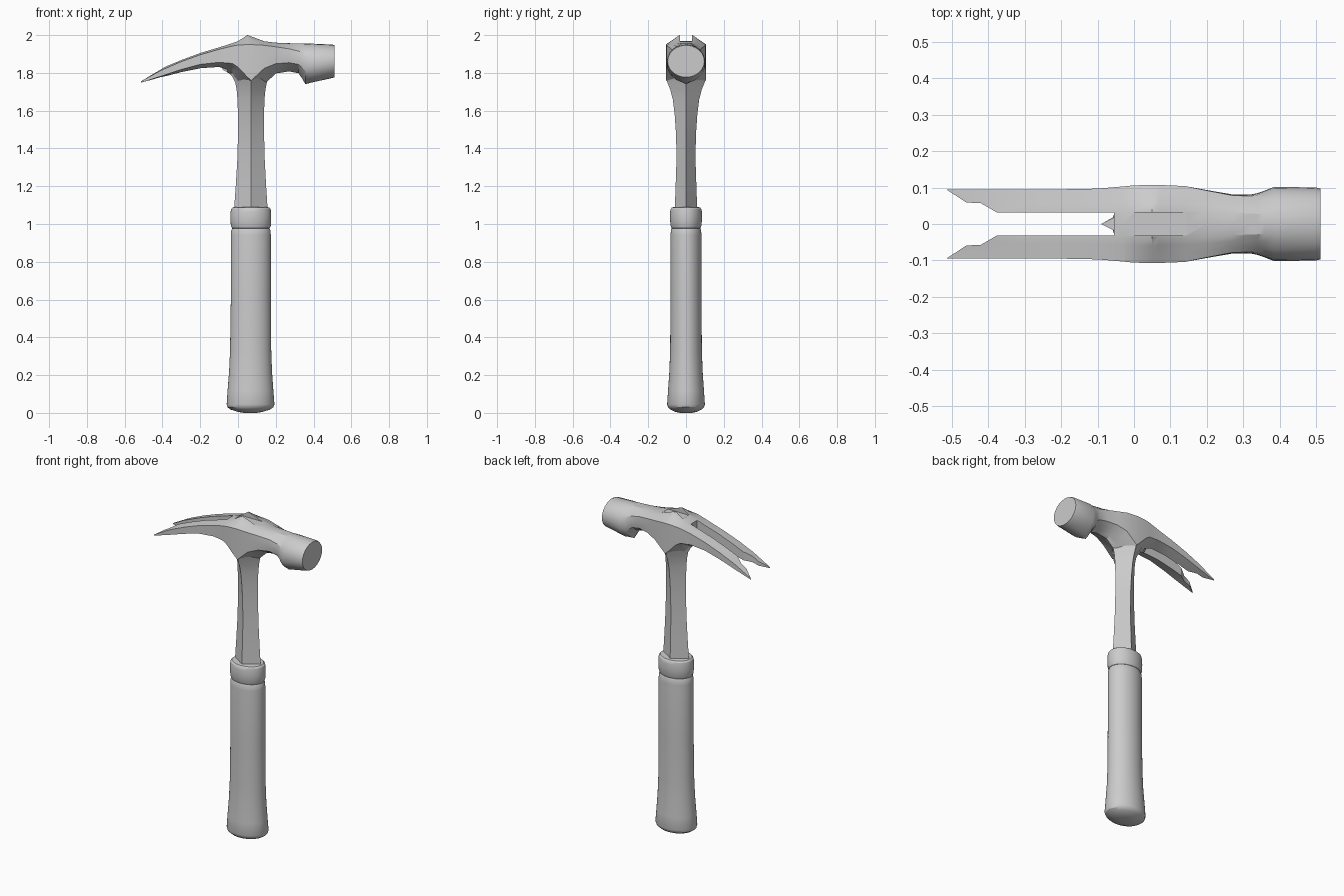
import bpy, bmesh
from math import sin, cos, pi, radians


def finish(name, rings, angle=30):
    """Skin a stack of closed rings, cap both ends and smooth by angle."""
    bm = bmesh.new()
    vs = [[bm.verts.new(p) for p in r] for r in rings]
    n = len(vs[0])
    for a, b in zip(vs, vs[1:]):
        for i in range(n):
            j = (i + 1) % n
            bm.faces.new((a[i], a[j], b[j], b[i]))
    bm.faces.new(vs[0])
    bm.faces.new(vs[-1])
    bmesh.ops.recalc_face_normals(bm, faces=bm.faces)
    me = bpy.data.meshes.new(name)
    bm.to_mesh(me)
    bm.free()
    ob = bpy.data.objects.new(name, me)
    bpy.context.collection.objects.link(ob)
    bpy.ops.object.select_all(action='DESELECT')
    bpy.context.view_layer.objects.active = ob
    ob.select_set(True)
    if angle:
        bpy.ops.object.shade_smooth_by_angle(angle=radians(angle))
    return ob


def upright(name, rows, sides):
    """Rows of (z, x left, x right, half depth) lofted upwards."""
    rings = []
    for z, l, r, d in rows:
        rings.append([((l + r) / 2 + (r - l) / 2 * cos(2 * pi * i / sides),
                       d * sin(2 * pi * i / sides), z) for i in range(sides)])
    return finish(name, rings)


# Grip with flared, domed butt
upright("grip", [
    (0.0, 0.03, 0.10, 0.03), (0.005, 0.0, 0.13, 0.055), (0.018, -0.04, 0.17, 0.083),
    (0.03, -0.056, 0.187, 0.095), (0.045, -0.06, 0.193, 0.1), (0.12, -0.055, 0.187, 0.095),
    (0.22, -0.047, 0.18, 0.088), (0.33, -0.042, 0.176, 0.084), (0.6, -0.038, 0.174, 0.082),
    (0.94, -0.038, 0.174, 0.082), (0.965, -0.036, 0.172, 0.08), (0.978, -0.03, 0.166, 0.075),
    (0.985, -0.015, 0.15, 0.06)], 40)

# Collar
upright("collar", [
    (0.972, -0.02, 0.155, 0.065), (0.978, -0.032, 0.168, 0.077), (0.992, -0.038, 0.174, 0.082),
    (1.03, -0.04, 0.176, 0.085), (1.065, -0.039, 0.175, 0.084), (1.08, -0.036, 0.172, 0.081),
    (1.088, -0.028, 0.164, 0.074), (1.09, -0.015, 0.15, 0.06)], 40)

# Diamond-section shaft flaring into the head
upright("shaft", [
    (1.06, -0.022, 0.158, 0.06), (1.2, -0.012, 0.149, 0.055), (1.35, -0.003, 0.141, 0.05),
    (1.48, 0.0, 0.138, 0.053), (1.58, 0.0, 0.138, 0.06), (1.66, -0.003, 0.14, 0.07),
    (1.71, -0.007, 0.145, 0.083), (1.75, -0.015, 0.153, 0.099), (1.78, -0.03, 0.167, 0.104),
    (1.80, -0.05, 0.19, 0.1), (1.815, -0.08, 0.22, 0.09), (1.84, -0.09, 0.23, 0.08)], 4)


def head_ring(x, w, zt, zs, zl, zb, t):
    """Faceted section (crown, shoulder, cheek, keel) blended by t to an ellipse."""
    pts = [(0, zt), (0.034, zt), (w, zs), (w, zl), (0, zb)]
    half = []
    for (a, b), n in zip(zip(pts, pts[1:]), (1, 3, 4, 4)):
        half += [tuple(p + (q - p) * k / n for p, q in zip(a, b)) for k in range(n)]
    half.append(pts[-1])
    out = []
    for i, (y, z) in enumerate(half):
        ang = pi * i / 12
        ey, ez = w * sin(ang), (zt + zb) / 2 + (zt - zb) / 2 * cos(ang)
        out.append((x, y + (ey - y) * t, z + (ez - z) * t))
    return out + [(px, -py, pz) for px, py, pz in out[-2:0:-1]]


# Head: claw, cheeks, neck and round striking end
head = finish("head", [head_ring(*r) for r in [
    (-0.515, .094, 1.757, 1.755, 1.748, 1.744, 0),
    (-0.40, .095, 1.826, 1.817, 1.785, 1.775, 0),
    (-0.30, .095, 1.868, 1.860, 1.818, 1.798, 0),
    (-0.20, .095, 1.905, 1.896, 1.845, 1.815, 0),
    (-0.10, .097, 1.935, 1.925, 1.856, 1.820, 0),
    (-0.03, .103, 1.957, 1.942, 1.850, 1.790, 0),
    (0.00, .106, 1.968, 1.947, 1.830, 1.740, 0),
    (0.05, .107, 2.000, 1.950, 1.778, 1.720, 0),
    (0.07, .107, 1.993, 1.950, 1.760, 1.720, 0),
    (0.14, .104, 1.967, 1.946, 1.825, 1.740, 0),
    (0.20, .093, 1.960, 1.940, 1.850, 1.797, .1),
    (0.27, .081, 1.957, 1.930, 1.857, 1.808, .25),
    (0.32, .081, 1.956, 1.915, 1.850, 1.798, .4),
    (0.34, .085, 1.956, 1.908, 1.840, 1.770, .5),
    (0.357, .091, 1.955, 1.900, 1.825, 1.740, .55),
    (0.385, .102, 1.955, 1.90, 1.82, 1.748, .95),
    (0.50, .100, 1.950, 1.90, 1.82, 1.773, 1),
    (0.512, .097, 1.946, 1.90, 1.82, 1.777, 1)]], None)


def cut(name, outline, z0, z1):
    """Subtract a vertical prism from the head."""
    c = finish(name, [[(x, y, z) for x, y in outline] for z in (z0, z1)], None)
    c.hide_render = True
    c.hide_set(True)
    m = head.modifiers.new(name, 'BOOLEAN')
    m.operation, m.solver, m.object = 'DIFFERENCE', 'EXACT', c


# Claw slot opening out to the tips, and nail groove on the crown
slot = [(-0.055, .031), (-0.375, .031), (-0.42, .057), (-0.46, .059), (-0.53, .105)]
cut("claw_slot_cutter", slot + [(x, -y) for x, y in reversed(slot)], 1.6, 2.1)
cut("nail_groove_cutter", [(0.0, .031), (0.145, .031), (0.145, -.031), (0.0, -.031)], 1.965, 2.1)

bpy.context.view_layer.objects.active = head
bpy.ops.object.select_all(action='DESELECT')
head.select_set(True)
for m in list(head.modifiers):
    bpy.ops.object.modifier_apply(modifier=m.name)
bpy.ops.object.shade_smooth_by_angle(angle=radians(28))
for n in ("claw_slot_cutter", "nail_groove_cutter"):
    bpy.data.objects.remove(bpy.data.objects[n])
